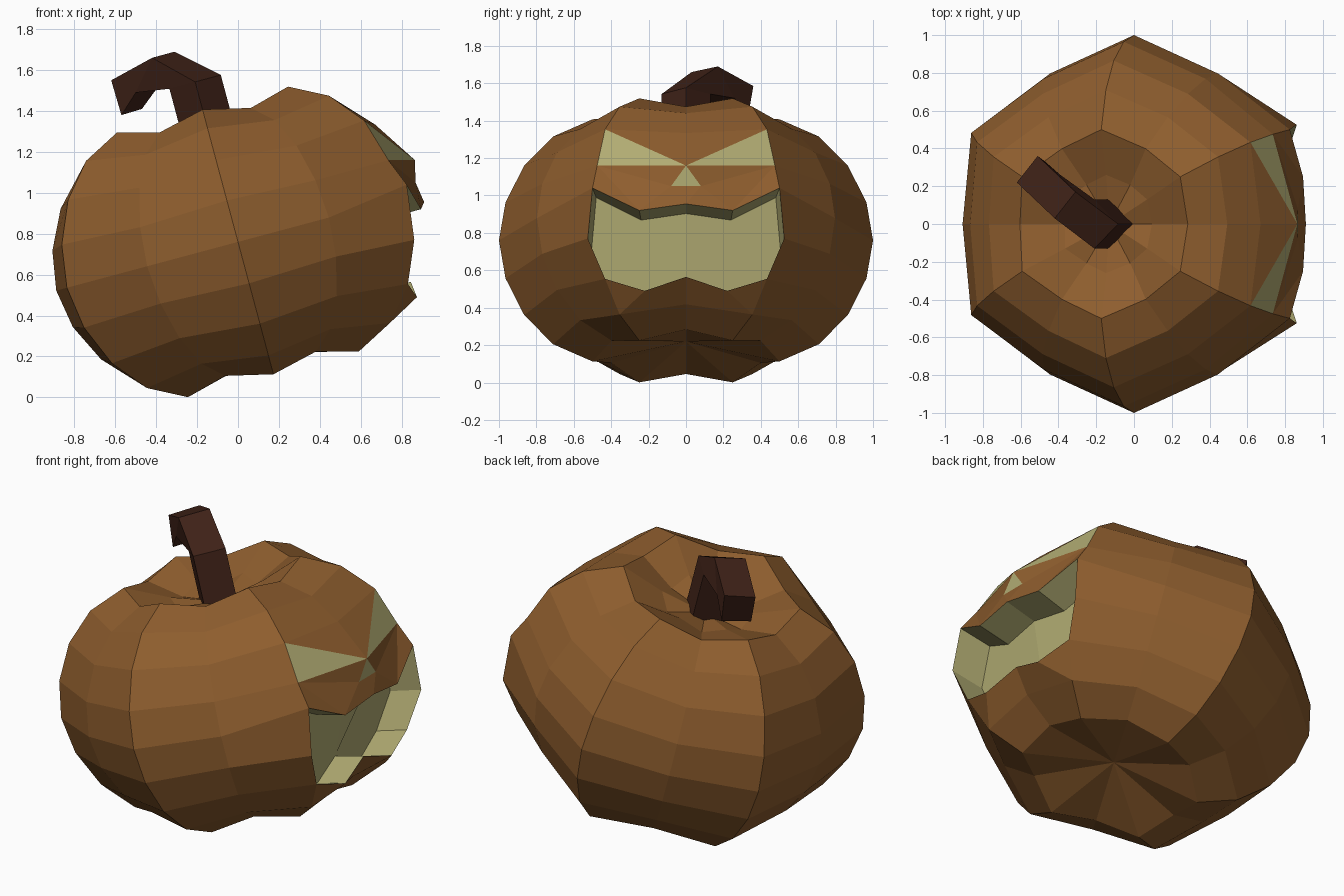
import bpy, bmesh, math
from mathutils import Vector

if "Cube" in bpy.data.objects:
    bpy.data.objects.remove(bpy.data.objects["Cube"])

C, S = math.cos(math.radians(15)), math.sin(math.radians(15))


def tilt(u, y, v):
    """Pumpkin-local point (axis along v) to the leaning world position."""
    return Vector((u * C - v * S, y, 0.76 + u * S + v * C))


def material(name, rgb):
    m = bpy.data.materials.new(name)
    m.diffuse_color = (*rgb, 1)
    m.use_nodes = True
    m.node_tree.nodes["Principled BSDF"].inputs["Base Color"].default_value = m.diffuse_color
    return m


def finish(bm, name, mats):
    bmesh.ops.delete(bm, geom=[v for v in bm.verts if not v.link_faces], context='VERTS')
    bmesh.ops.recalc_face_normals(bm, faces=bm.faces[:])
    me = bpy.data.meshes.new(name)
    bm.to_mesh(me)
    bm.free()
    for m in mats:
        me.materials.append(m)
    bpy.context.collection.objects.link(bpy.data.objects.new(name, me))


skin = material("skin", (0.27, 0.11, 0.027))
flesh = material("flesh", (0.44, 0.41, 0.17))
bark = material("bark", (0.05, 0.016, 0.009))

# Ribbed body: 12 columns, odd ones are the lobe ridges
profile = [(0.5, -0.67), (0.71, -0.575), (0.865, -0.414), (0.965, -0.21), (1.0, 0.0),
           (0.965, 0.21), (0.865, 0.414), (0.71, 0.575), (0.5, 0.67), (0.26, 0.57)]
bm = bmesh.new()
g = []
for r, v in profile:
    row = []
    for j in range(12):
        k = 1.0 if j % 2 else 0.92
        a = math.radians(30 * j)
        row.append(bm.verts.new(tilt(r * k * math.cos(a), r * k * math.sin(a), v * k)))
    g.append(row)


def face(vs, mat=0):
    bm.faces.new(vs).material_index = mat


for i in range(len(g) - 1):
    for j in range(12):
        n = (j + 1) % 12
        if j in (0, 11) and 1 <= i <= 5:
            continue  # left open for the carved face
        face([g[i][j], g[i][n], g[i + 1][n], g[i + 1][j]])

# Sunken top and bottom
for row, v in ((g[0], -0.56), (g[-1], 0.5)):
    c = bm.verts.new(tilt(0, 0, v))
    for j in range(12):
        face([row[j], row[(j + 1) % 12], c])

# Carved face: shared centre points, then each half
T0, L0, N = g[4][0], g[2][0], g[5][0]
T0.co, L0.co, N.co = (0.91, 0, 0.955), (0.845, 0, 0.565), (0.865, 0, 1.16)
shift = Vector((-0.2 * C, 0, -0.2 * S))
BT, BL = bm.verts.new(T0.co + shift), bm.verts.new(L0.co + shift)
nose = []
for s, j in ((1, 1), (-1, 11)):
    new = lambda x, y, z: bm.verts.new((x, s * y, z))
    T30, C30, L30, E, F = (g[k][j] for k in (4, 3, 2, 5, 6))
    T30.co, C30.co = (0.825, s * 0.5, 1.04), (0.862, s * 0.525, 0.77)
    E.co = (0.735, s * 0.475, 1.16)
    T15, L15, Q = new(0.895, 0.25, 0.92), new(0.875, 0.22, 0.49), new(0.868, 0.08, 1.05)
    nose.append(Q)
    # eye and brow
    face([F, E, N], 1)
    face([F, N, g[6][0]])
    # upper lip
    for tri in ([E, T30, T15], [E, T15, Q], [E, Q, N], [T15, T0, Q]):
        face(tri)
    # lower lip
    face([L30, L15, g[1][j]])
    face([L15, L0, g[1][0], g[1][j]])
    # mouth walls and back
    rim = [T0, T15, T30, C30, L30, L15, L0]
    back = [BT]
    for p in rim[1:-1]:
        q = p.co + shift
        back.append(bm.verts.new((q.x, q.y * 0.96, q.z)))
    back.append(BL)
    for a in range(6):
        face([rim[a], rim[a + 1], back[a + 1], back[a]], 1)
    face(back, 1)
# nose
face([N, nose[0], nose[1]], 1)
face([nose[0], T0, nose[1]])
finish(bm, "pumpkin_body", [skin, flesh])

# Bent square stem: cross-sections from root to tip
root = [tilt(0.13, 0, 0.48), tilt(0, -0.13, 0.48), tilt(-0.13, 0, 0.48), tilt(0, 0.13, 0.48)]
elbow = [tilt(0.13, 0, 0.81), tilt(0, -0.13, 0.81), tilt(-0.13, 0, 0.81), tilt(0, 0.13, 0.81)]
crest = [(-0.31, 0.17, 1.69), (-0.42, 0.03, 1.66), (-0.50, 0.12, 1.49), (-0.39, 0.26, 1.52)]
tip = [(-0.51, 0.36, 1.585), (-0.62, 0.22, 1.55), (-0.57, 0.19, 1.38), (-0.47, 0.33, 1.41)]
bm = bmesh.new()
rings = [[bm.verts.new(p) for p in ring] for ring in (root, elbow, crest, tip)]
for a, b in zip(rings, rings[1:]):
    for i in range(4):
        n = (i + 1) % 4
        bm.faces.new([a[i], a[n], b[n], b[i]])
bm.faces.new(rings[0])
bm.faces.new(rings[-1])
finish(bm, "stem", [bark])
